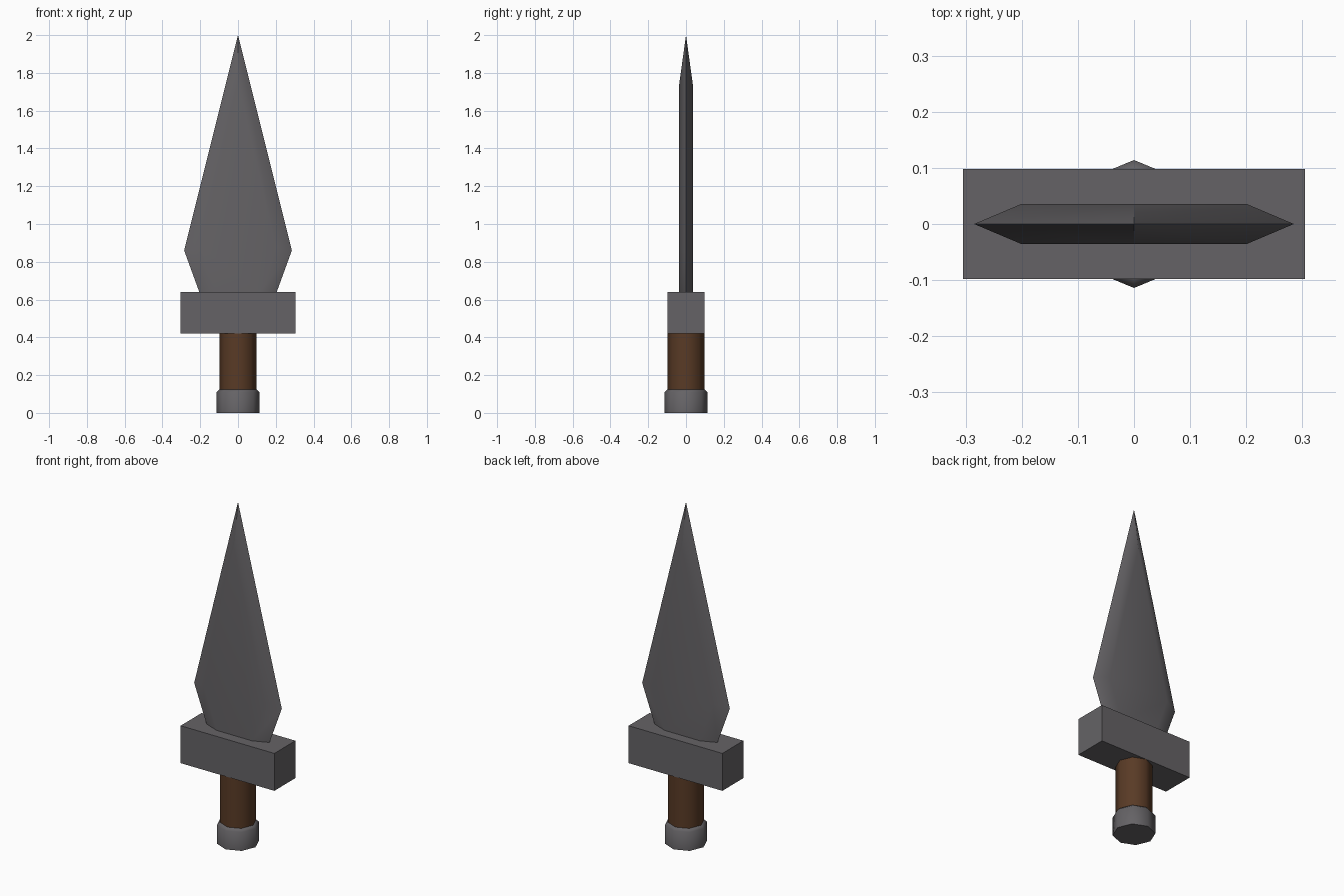
import bpy, bmesh, math

if "Cube" in bpy.data.objects:
    bpy.data.objects.remove(bpy.data.objects["Cube"])


def material(name, rgb):
    m = bpy.data.materials.new(name)
    m.diffuse_color = (*rgb, 1)
    m.use_nodes = True
    m.node_tree.nodes["Principled BSDF"].inputs["Base Color"].default_value = m.diffuse_color
    return m


STEEL = material("dark steel", (0.130, 0.124, 0.132))
BROWN = material("brown leather", (0.100, 0.043, 0.019))


def finish(name, bm, mat, angle=None):
    bmesh.ops.recalc_face_normals(bm, faces=bm.faces)
    mesh = bpy.data.meshes.new(name)
    bm.to_mesh(mesh)
    bm.free()
    mesh.materials.append(mat)
    obj = bpy.data.objects.new(name, mesh)
    bpy.context.collection.objects.link(obj)
    if angle:
        bpy.ops.object.select_all(action='DESELECT')
        obj.select_set(True)
        bpy.context.view_layer.objects.active = obj
        bpy.ops.object.shade_smooth_by_angle(angle=math.radians(angle))
    return obj


def turned(name, profile, mat, sides=8):
    """Eight-sided part from (radius, z) rings, with a corner on each axis."""
    bm = bmesh.new()
    rings = [[bm.verts.new((r * math.cos(i * math.tau / sides),
                            r * math.sin(i * math.tau / sides), z))
              for i in range(sides)] for r, z in profile]
    for a, b in zip(rings, rings[1:]):
        for i in range(sides):
            j = (i + 1) % sides
            bm.faces.new((a[i], a[j], b[j], b[i]))
    bm.faces.new(rings[0])
    bm.faces.new(rings[-1])
    return finish(name, bm, mat, 50)


# Pommel and grip
turned("pommel", [(0.114, 0), (0.114, 0.11), (0.098, 0.125)], STEEL)
turned("grip", [(0.098, 0.11), (0.098, 0.43)], BROWN)

# Crossguard block
bm = bmesh.new()
bmesh.ops.create_cube(bm, size=1)
for v in bm.verts:
    v.co.x *= 0.61
    v.co.y *= 0.196
    v.co.z = 0.53 + v.co.z * 0.22
finish("guard", bm, STEEL)

# Blade: sharp outline at y = 0, raised flat panel on each side
T = 0.036
outline = [(-0.205, 0.64), (-0.285, 0.86), (0, 2.0), (0.285, 0.86), (0.205, 0.64)]
panel = [(-0.115, 0.64), (-0.2, 0.88), (0, 1.74), (0.2, 0.88), (0.115, 0.64)]
bm = bmesh.new()
edge = [bm.verts.new((x, 0, z)) for x, z in outline]
sides = [[bm.verts.new((x, s * T, z)) for x, z in panel] for s in (-1, 1)]
for p in sides:
    bm.faces.new(p)
    for i in range(4):
        bm.faces.new((edge[i], edge[i + 1], p[i + 1], p[i]))
front, back = sides
bm.faces.new((edge[0], front[0], front[4], edge[4], back[4], back[0]))
blade = finish("blade", bm, STEEL, 30)
weighted = blade.modifiers.new("even shading", 'WEIGHTED_NORMAL')
weighted.keep_sharp = True
